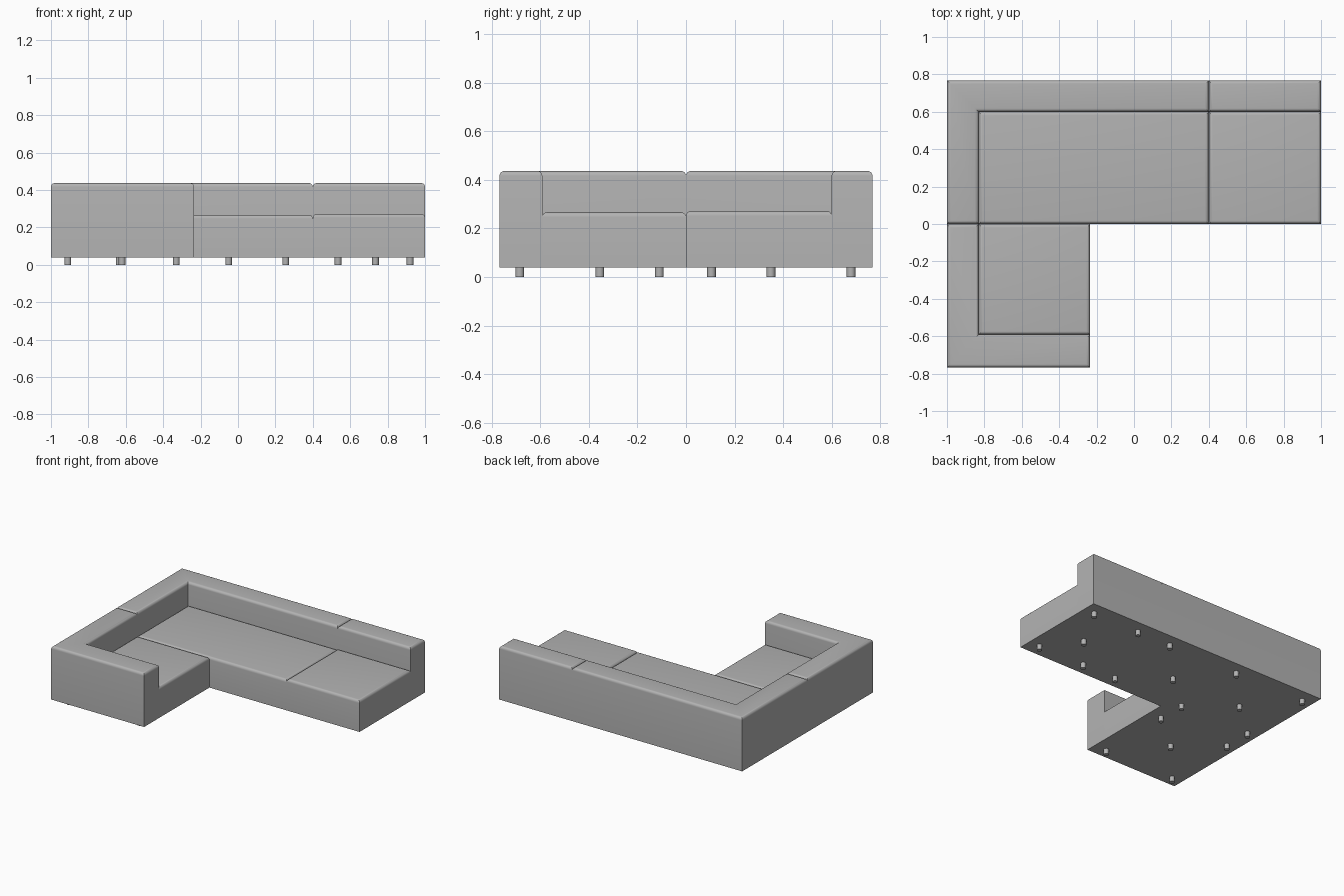
import bpy
import bmesh

old = bpy.data.objects.get("Cube")
if old:
    bpy.data.objects.remove(old, do_unlink=True)


def material(name, value):
    m = bpy.data.materials.new(name)
    m.use_nodes = True
    colour = (value, value, value, 1)
    m.diffuse_color = colour
    m.node_tree.nodes["Principled BSDF"].inputs["Base Color"].default_value = colour
    return m


fabric = material("grey fabric", 0.45)
BASE, TOP, ROUND = 0.04, 0.437, 0.02


def padded_block(name, outline, top, radius=ROUND):
    """Extrude a floor outline upward and round its top rim."""
    bm = bmesh.new()
    floor = bm.faces.new([bm.verts.new((x, y, BASE)) for x, y in outline])
    raised = bmesh.ops.extrude_face_region(bm, geom=[floor], use_keep_orig=True)["geom"]
    verts = [g for g in raised if isinstance(g, bmesh.types.BMVert)]
    bmesh.ops.translate(bm, verts=verts, vec=(0, 0, top - BASE))
    bmesh.ops.recalc_face_normals(bm, faces=bm.faces)
    rim = [e for e in bm.edges if all(v.co.z > top - 0.001 for v in e.verts)]
    bmesh.ops.bevel(bm, geom=rim, offset=radius, segments=5, profile=0.5,
                    affect="EDGES", clamp_overlap=True)
    mesh = bpy.data.meshes.new(name)
    bm.to_mesh(mesh)
    bm.free()
    mesh.materials.append(fabric)
    ob = bpy.data.objects.new(name, mesh)
    bpy.context.collection.objects.link(ob)
    bpy.context.view_layer.objects.active = ob
    bpy.ops.object.select_all(action="DESELECT")
    ob.select_set(True)
    bpy.ops.object.shade_smooth_by_angle(angle=0.6)


def rect(x0, x1, y0, y1):
    return [(x0, y0), (x1, y0), (x1, y1), (x0, y1)]


# Plan lines shared by the modules
LEFT, ARM, CHAISE, SEAM, RIGHT = -1, -0.83, -0.235, 0.4, 1
BACK, BACK_IN, FRONT_IN, FRONT = 0.768, 0.6, -0.592, -0.768

# Corner module
padded_block("corner_backrest", [(LEFT, 0), (ARM, 0), (ARM, BACK_IN),
             (SEAM, BACK_IN), (SEAM, BACK), (LEFT, BACK)], TOP)
padded_block("corner_seat", rect(ARM, SEAM, 0, BACK_IN), 0.267)

# Open end module
padded_block("end_backrest", rect(SEAM, RIGHT, BACK_IN, BACK), TOP)
padded_block("end_seat", rect(SEAM, RIGHT, 0, BACK_IN), 0.272)

# Front module with its end arm
padded_block("front_backrest", [(LEFT, FRONT), (CHAISE, FRONT), (CHAISE, FRONT_IN),
             (ARM, FRONT_IN), (ARM, 0), (LEFT, 0)], TOP)
padded_block("front_seat", rect(ARM, CHAISE, FRONT_IN, 0), 0.267)

# Feet: rows along each module plus its middle supports
feet = [(x, y) for x in (-0.91, -0.33, 0.255, 0.535, 0.92) for y in (0.105, 0.68)]
feet += [(x, y) for x in (-0.91, -0.33) for y in (-0.11, -0.685)]
feet += [(-0.635, 0.35), (-0.05, 0.35), (0.735, 0.35), (-0.62, -0.355)]
# the end module has a single foot at its outer corners
for i, (x, y) in enumerate(feet):
    bpy.ops.mesh.primitive_cylinder_add(vertices=16, radius=0.018, depth=BASE,
                                        location=(x, y, BASE / 2))
    foot = bpy.context.object
    foot.name = f"foot_{i + 1}"
    foot.data.materials.append(fabric)
    bpy.ops.object.shade_smooth_by_angle(angle=0.6)
